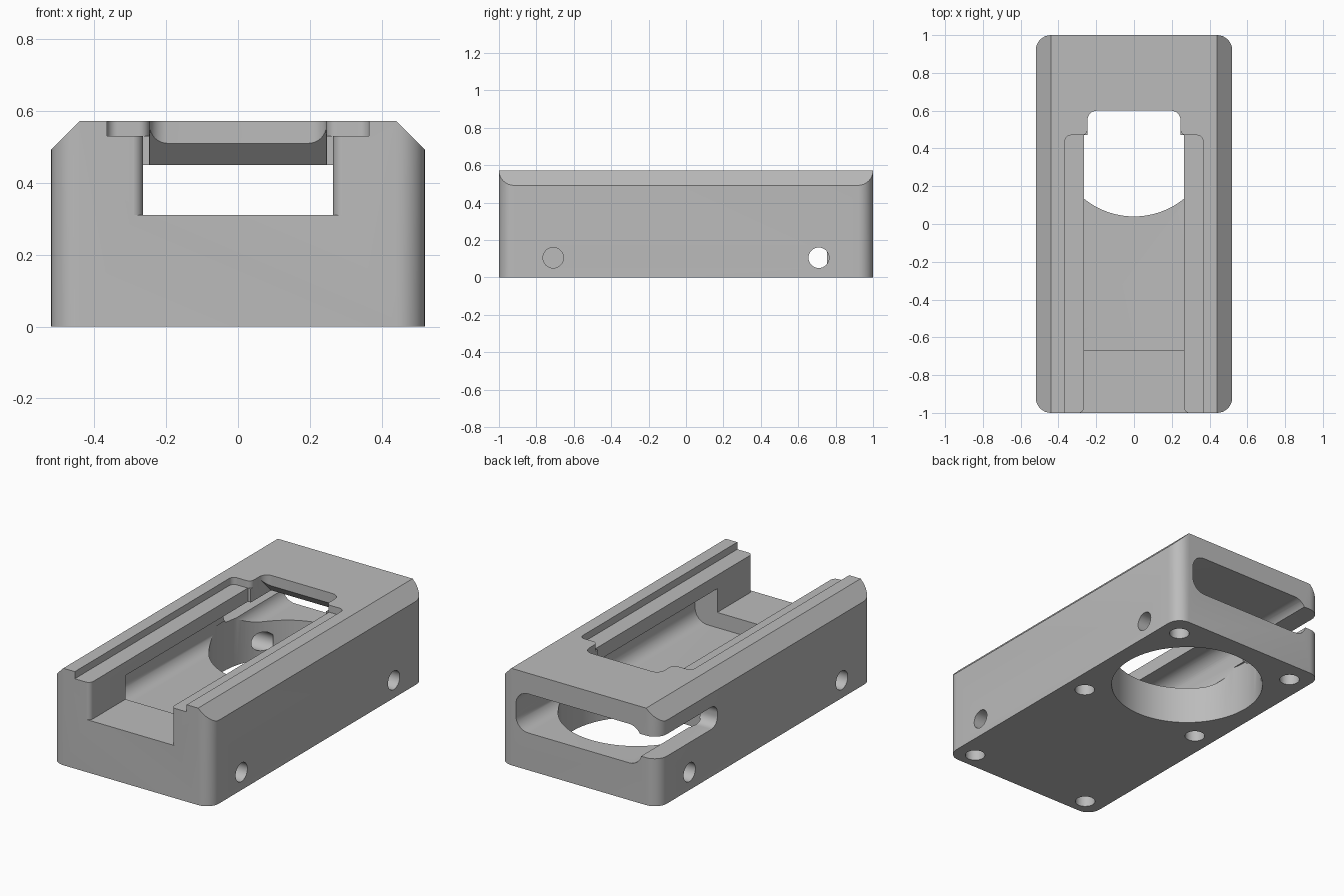
import bpy
import bmesh
import math
from mathutils import Vector, Matrix

if "Cube" in bpy.data.objects:
    bpy.data.objects.remove(bpy.data.objects["Cube"], do_unlink=True)

grey = bpy.data.materials.new("plain_grey")
grey.use_nodes = True
COLOUR = (0.5, 0.5, 0.5, 1)
grey.diffuse_color = COLOUR
grey.node_tree.nodes["Principled BSDF"].inputs["Base Color"].default_value = COLOUR

# Maps an outline (a, b) and depth d to x, y, z for extrusion along each axis
PLACE = {"X": lambda a, b, d: (d, a, b),
         "Y": lambda a, b, d: (a, d, b),
         "Z": lambda a, b, d: (a, b, d)}


def rounded(corners, steps=8):
    """Outline through (a, b, radius) corners, with an arc at each rounded one."""
    result = []
    for i, (a, b, r) in enumerate(corners):
        p = Vector((a, b))
        if r == 0:
            result.append(p)
            continue
        u = (Vector(corners[i - 1][:2]) - p).normalized()
        v = (Vector(corners[(i + 1) % len(corners)][:2]) - p).normalized()
        half = u.angle(v) / 2
        centre = p + (u + v).normalized() * (r / math.sin(half))
        start = p + u * (r / math.tan(half)) - centre
        end = p + v * (r / math.tan(half)) - centre
        sweep = start.angle_signed(end)
        for k in range(steps + 1):
            result.append(centre + Matrix.Rotation(-sweep * k / steps, 2) @ start)
    return result


def box(a0, a1, b0, b1, r):
    return rounded([(a0, b0, r), (a1, b0, r), (a1, b1, r), (a0, b1, r)])


def circle(a, b, r, n=32):
    return [Vector((a + r * math.cos(t), b + r * math.sin(t)))
            for t in (math.tau * k / n for k in range(n))]


def mirrored(half):
    """Close a half outline, given from front to back on +x, across x = 0."""
    return rounded(half + [(-a, b, r) for a, b, r in reversed(half)])


def prism(name, outline, axis, lo, hi):
    bm = bmesh.new()
    place = PLACE[axis]
    ends = [[bm.verts.new(place(p.x, p.y, d)) for p in outline] for d in (lo, hi)]
    for ring in ends:
        bm.faces.new(ring)
    n = len(outline)
    for i in range(n):
        j = (i + 1) % n
        bm.faces.new((ends[0][i], ends[0][j], ends[1][j], ends[1][i]))
    bmesh.ops.recalc_face_normals(bm, faces=bm.faces)
    mesh = bpy.data.meshes.new(name)
    bm.to_mesh(mesh)
    bm.free()
    obj = bpy.data.objects.new(name, mesh)
    bpy.context.collection.objects.link(obj)
    return obj


# Housing block with rounded upright corners
housing = prism("housing", box(-0.52, 0.52, -1, 1, 0.08), "Z", 0, 0.572)
housing.data.materials.append(grey)


def cut(outline, axis, lo, hi):
    cutter = prism("cutter", outline, axis, lo, hi)
    cutter.hide_render = True
    cutter.data.materials.append(grey)
    mod = housing.modifiers.new("cut", "BOOLEAN")
    mod.operation = "DIFFERENCE"
    mod.solver = "EXACT"
    mod.object = cutter
    bpy.context.view_layer.objects.active = housing
    bpy.ops.object.modifier_apply(modifier=mod.name)
    bpy.data.objects.remove(cutter, do_unlink=True)


# Chamfers along the long top edges
for s in (-1, 1):
    cut(rounded([(s * 0.42, 0.592, 0), (s * 0.54, 0.472, 0), (s * 0.54, 0.592, 0)]),
        "Y", -1.2, 1.2)

# Inner cavity open at the back, and the side slot leading out of it
cut(box(-0.41, 0.41, 0.22, 0.45, 0.08), "Y", -0.67, 1.2)
cut(box(0.45, 1.3, 0.28, 0.41, 0.055), "X", -0.7, -0.3)

# Deep top channel with a rounded mouth, narrowing to a rear window
cut(mirrored([(0.35, -1.1, 0), (0.35, -1.0005, 0), (0.265, -1.0005, 0.03),
              (0.265, 0.47, 0), (0.246, 0.47, 0), (0.246, 0.6, 0.05)]),
    "Z", 0.31, 0.7)

# Shallow rebate either side of the channel
cut(mirrored([(0.365, -1.1, 0), (0.365, 0.47, 0.03), (0.246, 0.47, 0.03),
              (0.246, 0.599, 0.05)]),
    "Z", 0.53, 0.7)

# Sloped underside behind the rear window
cut(rounded([(0.5, 0.4, 0), (0.71, 0.4, 0), (0.5, 0.61, 0)]), "X", -0.2455, 0.2455)

# Large round opening in the base
cut(circle(0, 0.46, 0.42, 96), "Z", -0.1, 0.3)

# Screw holes in the sides and the base
for s in (-1, 1):
    for y in (-0.71, 0.71):
        cut(circle(y, 0.105, 0.055), "X", s * 0.3, s * 0.6)
    for y in (-0.9, 0.05, 0.87):
        cut(circle(s * 0.4, y, 0.055), "Z", -0.1, 0.15)

# Smooth the arcs and keep the edges crisp
for o in bpy.context.selected_objects:
    o.select_set(False)
housing.select_set(True)
bpy.context.view_layer.objects.active = housing
bpy.ops.object.shade_smooth_by_angle(angle=math.radians(30))
